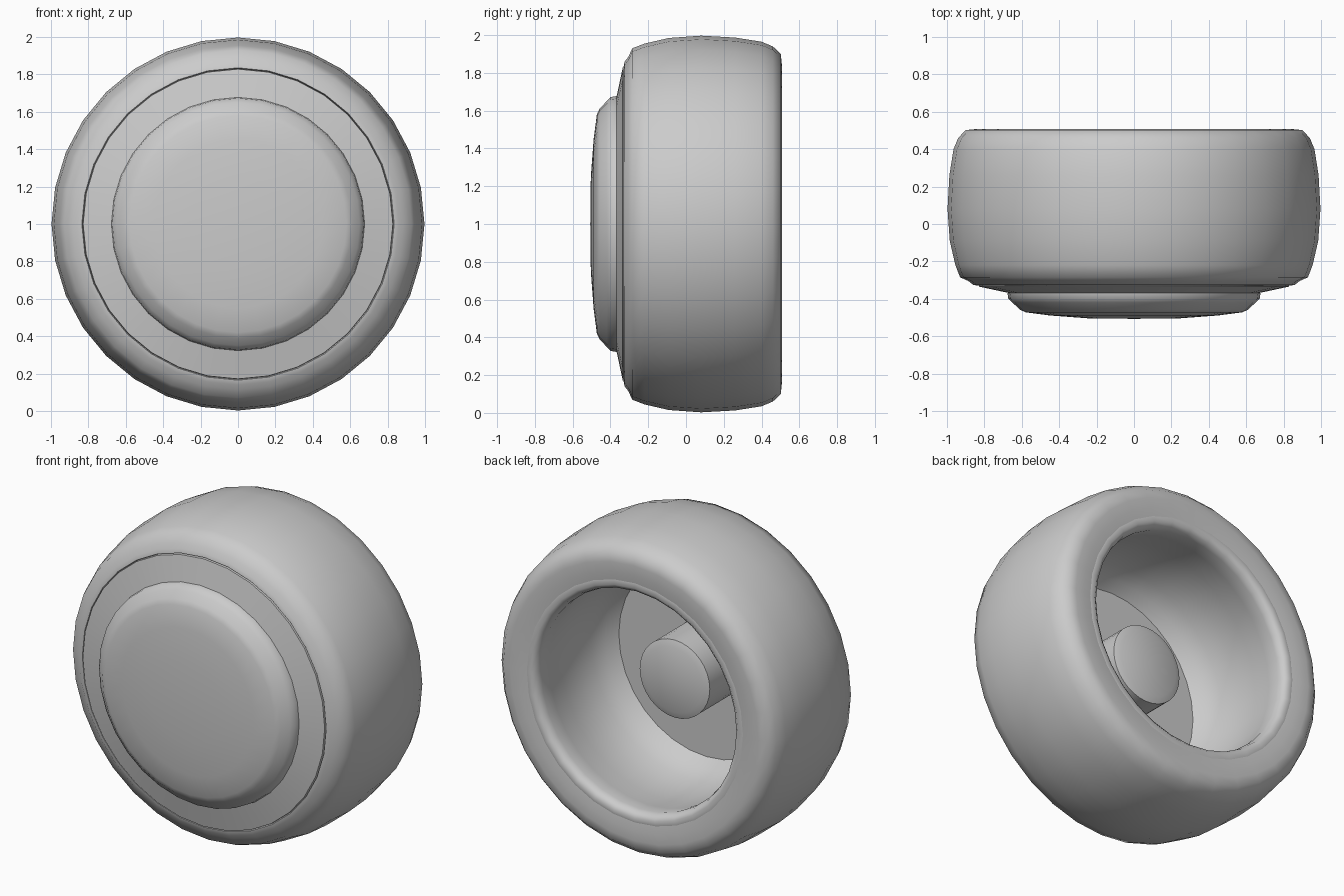
import bpy, bmesh, math

if "Cube" in bpy.data.objects:
    bpy.data.objects.remove(bpy.data.objects["Cube"])

SEGMENTS = 32
AXLE_Z = 1.0


def lathe(name, profile, angle=35):
    """Revolve (radius, y) points round the wheel axle; radius 0 makes a pole."""
    bm = bmesh.new()
    rings = []
    for r, y in profile:
        if r == 0:
            rings.append([bm.verts.new((0, y, AXLE_Z))] * SEGMENTS)
        else:
            ring = []
            for j in range(SEGMENTS):
                t = 2 * math.pi * j / SEGMENTS
                ring.append(bm.verts.new((r * math.cos(t), y, AXLE_Z + r * math.sin(t))))
            rings.append(ring)
    for a, b in zip(rings, rings[1:]):
        for j in range(SEGMENTS):
            k = (j + 1) % SEGMENTS
            loop = list(dict.fromkeys((a[j], b[j], b[k], a[k])))
            bm.faces.new(loop)
    mesh = bpy.data.meshes.new(name)
    bm.to_mesh(mesh)
    bm.free()
    obj = bpy.data.objects.new(name, mesh)
    bpy.context.collection.objects.link(obj)
    bpy.ops.object.select_all(action='DESELECT')
    obj.select_set(True)
    bpy.context.view_layer.objects.active = obj
    bpy.ops.object.shade_smooth_by_angle(angle=math.radians(angle))
    return obj


# Rounded tyre, from the front seam over the tread to the inner back edge
lathe("tyre", [
    (0.83, -0.315), (0.835, -0.33), (0.86, -0.325), (0.885, -0.305), (0.93, -0.285),
    (0.955, -0.22), (0.985, -0.09), (0.997, 0.08), (0.987, 0.26), (0.965, 0.40),
    (0.94, 0.46), (0.90, 0.502), (0.85, 0.507), (0.79, 0.506), (0.74, 0.50)], 60)

# Slightly conical ring between hubcap and tyre
lathe("wheel_face_ring", [(0.64, -0.375), (0.828, -0.335), (0.83, -0.315)])

# Domed hubcap
lathe("hubcap", [
    (0, -0.507), (0.25, -0.504), (0.45, -0.489), (0.58, -0.472), (0.61, -0.458),
    (0.65, -0.42), (0.672, -0.40), (0.677, -0.368)], 60)

# Rolled lip and bowl-shaped hollow at the back of the wheel
lathe("rim_barrel", [
    (0.74, 0.50), (0.71, 0.505), (0.685, 0.485), (0.675, 0.45), (0.685, 0.36),
    (0.705, 0.22), (0.705, 0.08), (0.685, -0.05), (0.65, -0.14), (0.60, -0.20)], 60)
lathe("rim_floor", [(0.60, -0.20), (0, -0.20)])

# Axle stub inside the hollow
lathe("axle_stub", [(0.24, -0.20), (0.24, 0.11), (0.20, 0.125), (0, 0.14)])
